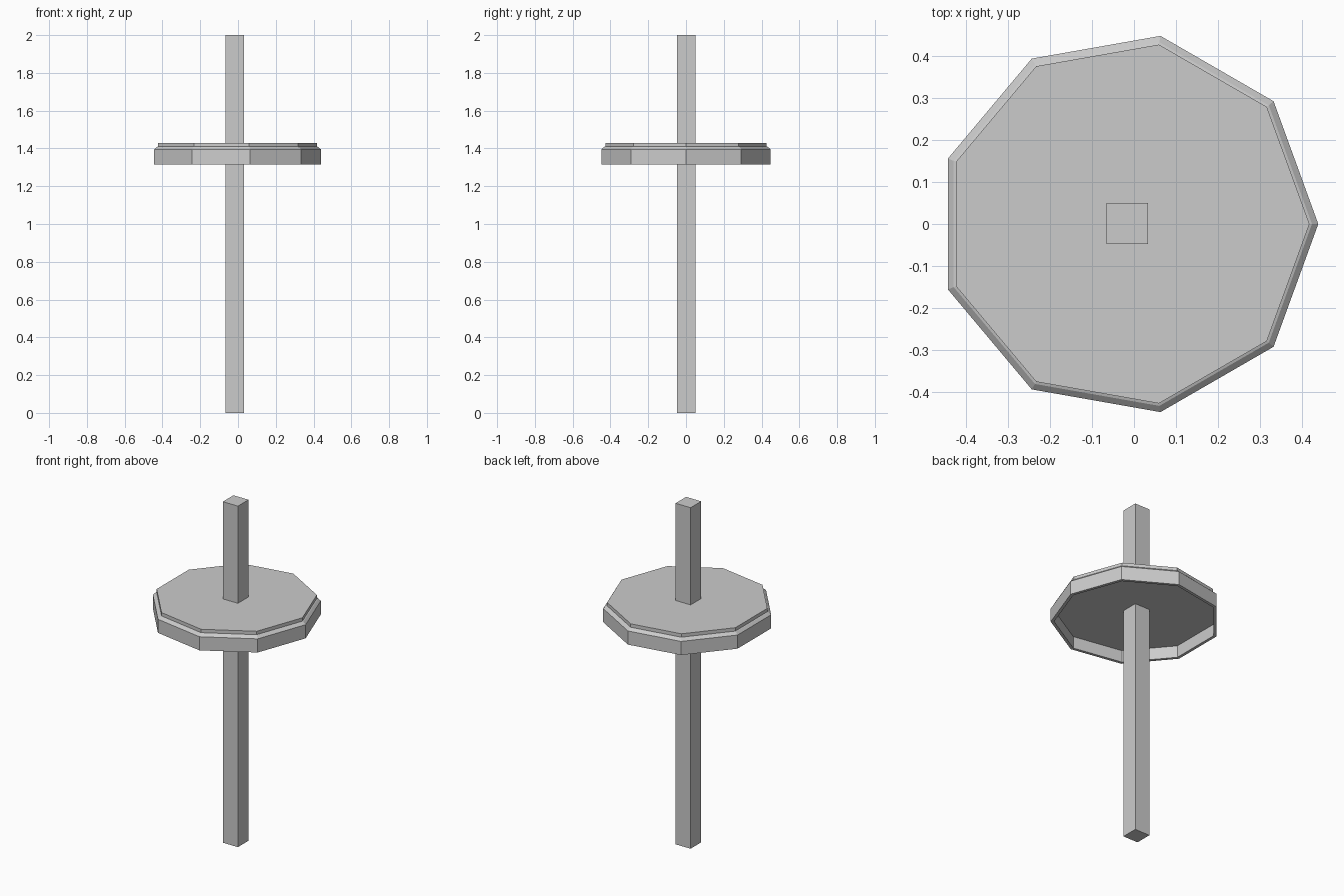
import bpy, bmesh, math
from mathutils import Matrix

if "Cube" in bpy.data.objects:
    bpy.data.objects.remove(bpy.data.objects["Cube"])

CX = -0.016  # shared axis of post and disc

def make_object(name, bm):
    bmesh.ops.recalc_face_normals(bm, faces=bm.faces)
    mesh = bpy.data.meshes.new(name)
    bm.to_mesh(mesh)
    bm.free()
    obj = bpy.data.objects.new(name, mesh)
    bpy.context.collection.objects.link(obj)
    return obj

def lathe(name, profile, sides):
    """Revolve (radius, z) points into a closed faceted solid."""
    bm = bmesh.new()
    rings = [[bm.verts.new((CX + r * math.cos(math.tau * i / sides),
                            r * math.sin(math.tau * i / sides), z))
              for i in range(sides)] for r, z in profile]
    for a, b in zip(rings, rings[1:]):
        for i in range(sides):
            j = (i + 1) % sides
            bm.faces.new((a[i], a[j], b[j], b[i]))
    bm.faces.new(rings[0])
    bm.faces.new(rings[-1])
    return make_object(name, bm)

# Square post
bm = bmesh.new()
bmesh.ops.create_cube(bm, size=1, matrix=Matrix.Translation((CX, 0.001, 1)) @ Matrix.Diagonal((0.098, 0.098, 2, 1)))
make_object("post", bm)

# Nine-sided disc: recessed underside, thin rim, chamfered ledge, raised top
lathe("disc", [(0.437, 1.385), (0.437, 1.315), (0.455, 1.315), (0.455, 1.395),
               (0.44, 1.408), (0.434, 1.41), (0.434, 1.43)], 9)
